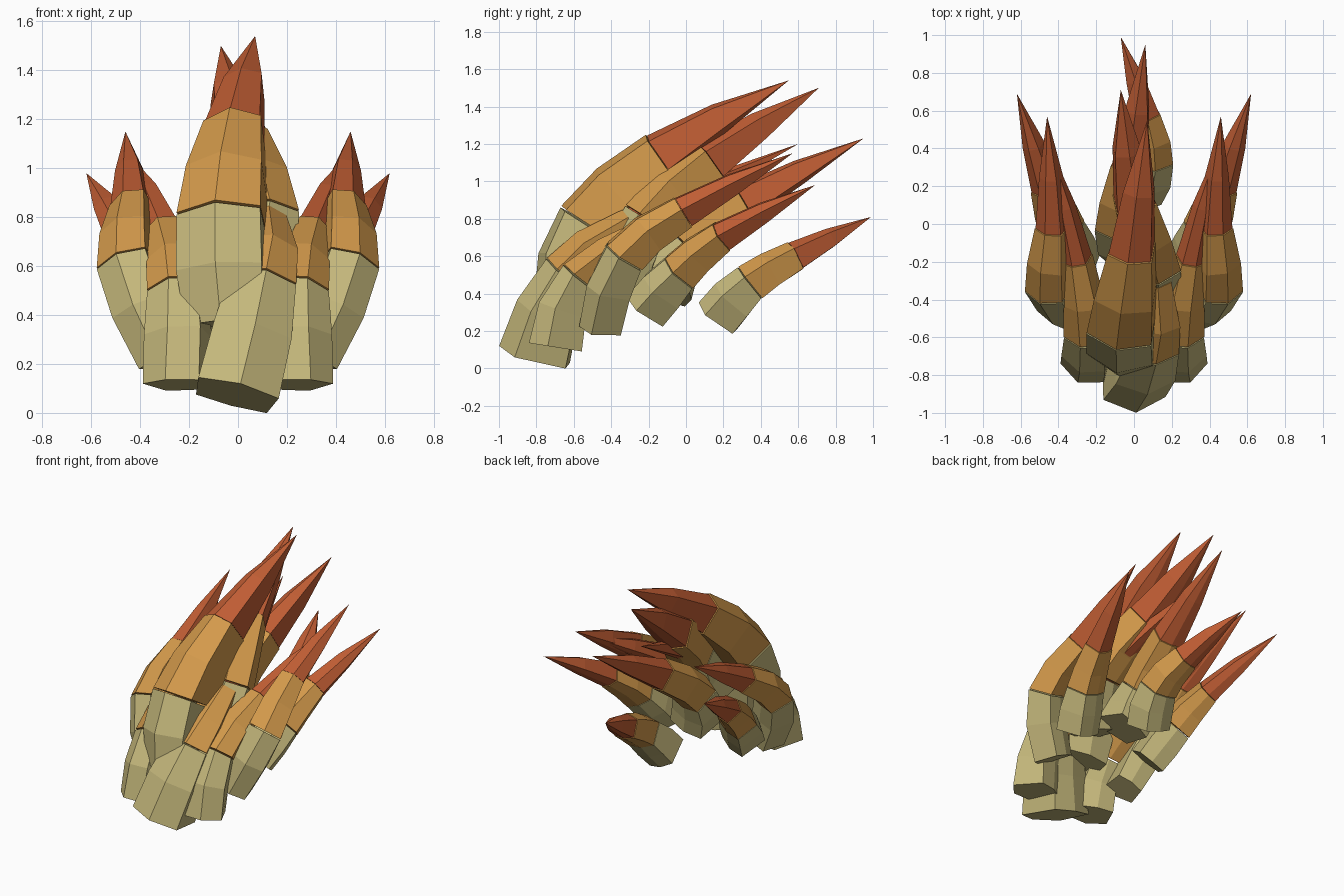
import bpy
import bmesh
from math import copysign
from mathutils import Vector

if "Cube" in bpy.data.objects:
    bpy.data.objects.remove(bpy.data.objects["Cube"], do_unlink=True)


def material(name, rgb):
    m = bpy.data.materials.new(name)
    m.use_nodes = True
    m.diffuse_color = (*rgb, 1)
    m.node_tree.nodes["Principled BSDF"].inputs["Base Color"].default_value = (*rgb, 1)
    return m


TAN = material("pale tan", (0.56, 0.48, 0.20))
ORANGE = material("amber orange", (0.65, 0.32, 0.07))
RED = material("rust red", (0.53, 0.11, 0.034))

# ridged six-sided cross-section: (sideways, outward)
SECTION = [(0, .5), (.5, .3), (.44, -.42), (0, -.5), (-.44, -.42), (-.5, .3)]


def ring(bm, centre, tangent, outward, width, depth):
    t = tangent.normalized()
    v = (outward - t * outward.dot(t)).normalized()
    u = t.cross(v)
    return [bm.verts.new(centre + u * a * width + v * b * depth) for a, b in SECTION]


def segment(name, mat, stations, outward, tip=None):
    """Closed faceted block through the stations, optionally ending in a point."""
    bm = bmesh.new()
    rings = [ring(bm, c, t, outward, w, d) for c, t, w, d in stations]
    n = len(SECTION)
    for lo, hi in zip(rings, rings[1:]):
        for i in range(n):
            j = (i + 1) % n
            bm.faces.new((lo[i], lo[j], hi[j], hi[i]))
    bm.faces.new(rings[0])
    if tip is None:
        bm.faces.new(rings[-1])
    else:
        point = bm.verts.new(tip)
        for i in range(n):
            bm.faces.new((rings[-1][i], rings[-1][(i + 1) % n], point))
    bmesh.ops.recalc_face_normals(bm, faces=bm.faces)
    mesh = bpy.data.meshes.new(name)
    bm.to_mesh(mesh)
    bm.free()
    mesh.materials.append(mat)
    bpy.context.collection.objects.link(bpy.data.objects.new(name, mesh))


def spike(name, base, knee, neck, tip, w0, w1, w2, side=1):
    """Curved spike: tan root, orange middle, red point."""
    p = [Vector((x * side, y, z)) for x, y, z in (base, knee, neck, tip)]
    t1, t2 = (p[2] - p[0]) / 2, (p[3] - p[1]) / 2
    t = [(p[1] - p[0]) * 1.5 - t1 / 2, t1, t2, (p[3] - p[2]) * 1.5 - t2 / 2]
    mid = [(p[i] + p[i + 1]) / 2 + (t[i] - t[i + 1]) / 8 for i in range(3)]
    dirs = [p[i + 1] - p[i] for i in range(3)]
    x = p[1].x
    outward = Vector((x * 1.2 + copysign(.2, x), -1, 1))
    wm, wo = (w0 + w1) / 2, (w1 + w2) / 2
    segment(name + "_root", TAN, [
        (p[0], t[0], w0, w0 * 1.15), (mid[0], dirs[0], wm * 1.05, wm * 1.12),
        (p[1], t1, w1 * .97, w1 * .95)], outward)
    segment(name + "_middle", ORANGE, [
        (p[1] + dirs[1] * .02, t1, w1 * .97, w1 * .97),
        (mid[1], dirs[1], wo * 1.05, wo * 1.05),
        (p[2], t2, w2, w2 * 1.12)], outward)
    segment(name + "_point", RED, [
        (p[2] + dirs[2] * .005, t2, w2 * .95, w2 * 1.06),
        (mid[2], dirs[2], w2 * .66, w2 * .7)], outward, p[3])


# central row, front to back
spike("front_spike", (-.01, -.81, .075), (.09, -.64, .51), (.11, -.3, .77),
      (-.07, .6, 1.2), .34, .28, .16)
spike("crown_spike", (-.04, -.63, .37), (-.06, -.53, .77), (-.01, -.14, 1.14),
      (.07, .55, 1.54), .32, .36, .24)
spike("rear_crown_spike", (.04, -.35, .46), (.1, -.22, .79), (0, .12, 1.11),
      (-.07, .71, 1.5), .26, .28, .22)
spike("back_spike", (0, -.12, .41), (-.07, 0, .65), (-.02, .32, .89),
      (.06, .95, 1.23), .27, .26, .19)
spike("tail_spike", (.03, .17, .28), (.09, .34, .46), (.06, .58, .6),
      (-.07, .99, .81), .22, .22, .15)

# mirrored side spikes
for label, s in (("left", 1), ("right", -1)):
    spike(label + "_front_spike", (.24, -.71, .115), (.25, -.58, .49),
          (.3, -.19, .74), (.45, .42, 1.06), .25, .22, .14, s)
    spike(label + "_outer_spike", (.3, -.46, .22), (.45, -.34, .6),
          (.43, -.02, .84), (.46, .57, 1.15), .2, .23, .16, s)
    spike(label + "_rear_spike", (.3, -.22, .32), (.38, -.04, .52),
          (.46, .19, .71), (.62, .69, .98), .22, .22, .15, s)
